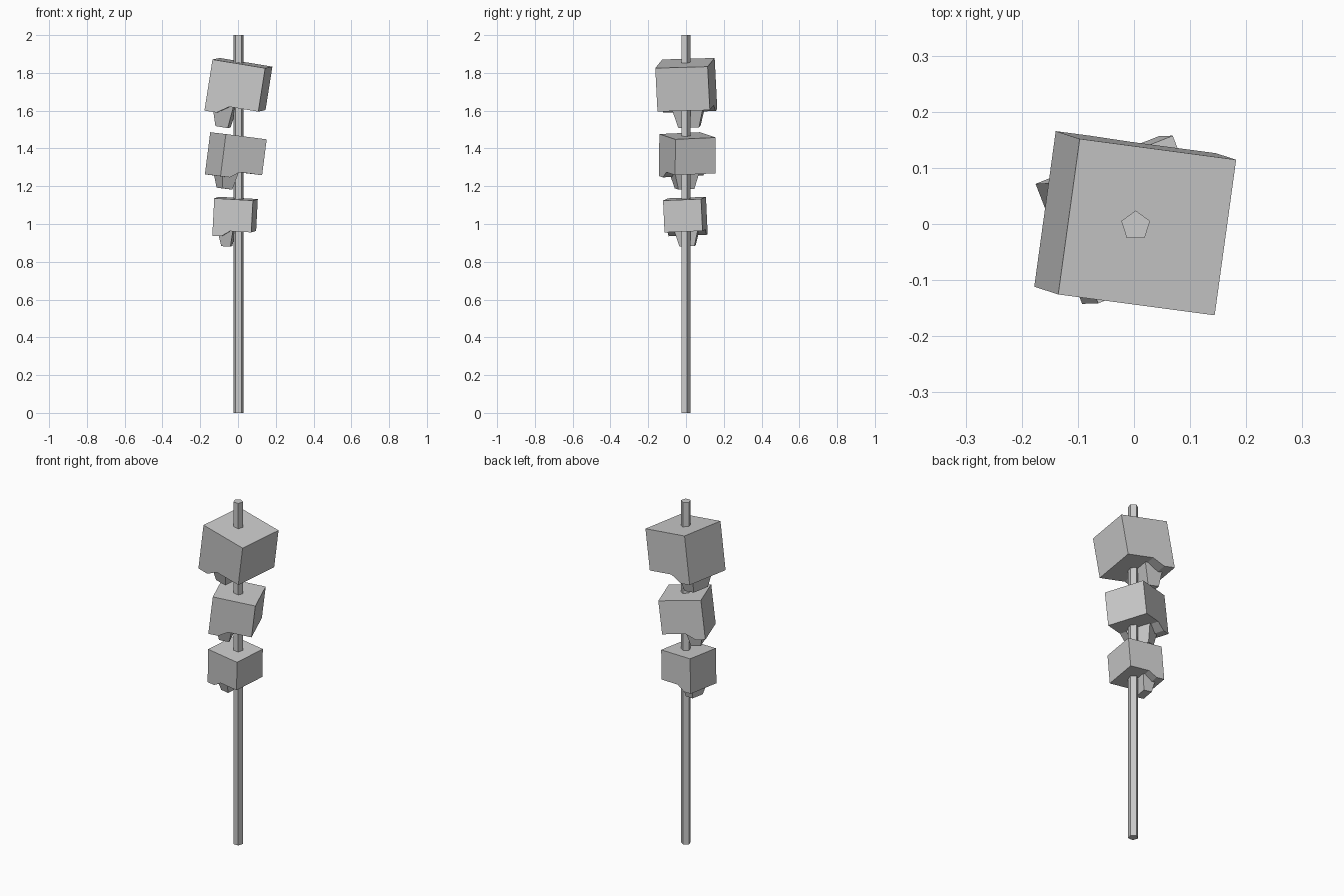
import bpy, bmesh
from mathutils import Vector, Matrix

if "Cube" in bpy.data.objects:
    bpy.data.objects.remove(bpy.data.objects["Cube"])


def mesh_object(name, bm):
    bmesh.ops.recalc_face_normals(bm, faces=bm.faces[:])
    me = bpy.data.meshes.new(name)
    bm.to_mesh(me)
    bm.free()
    ob = bpy.data.objects.new(name, me)
    bpy.context.collection.objects.link(ob)
    return ob


def prism(name, profile, widths, matrix):
    """Side profile (depth, drop) swept across local y; one half width per point."""
    bm = bmesh.new()
    sides = [[bm.verts.new((s, sign * w, -t)) for (s, t), w in zip(profile, widths)]
             for sign in (-1, 1)]
    bm.faces.new(sides[0])
    bm.faces.new(sides[1][::-1])
    n = len(profile)
    for i in range(n):
        j = (i + 1) % n
        bm.faces.new((sides[0][i], sides[0][j], sides[1][j], sides[1][i]))
    bmesh.ops.transform(bm, matrix=matrix, verts=bm.verts[:])
    return mesh_object(name, bm)


# Pentagonal pole
bm = bmesh.new()
bmesh.ops.create_cone(bm, cap_ends=True, segments=5, radius1=0.027, radius2=0.027, depth=2)
apex = max(bm.verts, key=lambda v: v.co.y)
turn = Vector((0, 1)).angle_signed(apex.co.xy)
bmesh.ops.transform(bm, matrix=Matrix.Translation((0.003, -0.003, 1)) @ Matrix.Rotation(turn, 4, 'Z'),
                    verts=bm.verts[:])
mesh_object("pole", bm)

# Profiles measured from the middle of the top face, face side at negative depth
H = 0.1425
head = [(-H, 0), (H, 0), (H, 0.233), (-0.015, 0.233), (-0.077, 0.274), (-H, 0.274)]
jaw = [(-0.118, 0.22), (0.002, 0.22), (-0.016, 0.35), (-0.083, 0.35)]

# Impaled heads: top-face centre, depth direction, sideways direction, scale
heads = {
    "upper": ((0.0235, -0.0055, 1.852), (0.285, -0.038, -0.047), (0.038, 0.275, 0.008), 1.0),
    "middle": ((0.0025, 0.008, 1.467), (0.216, 0.085, -0.028), (-0.085, 0.217, 0.010), 0.82),
    "lower": ((-0.0105, -0.008, 1.134), (0.206, -0.026, -0.012), (0.027, 0.202, 0.008), 0.725),
}
for label, (centre, depth, side, scale) in heads.items():
    x = Vector(depth).normalized()
    z = x.cross(Vector(side)).normalized()
    y = z.cross(x)
    m = Matrix((x, y, z)).transposed().to_4x4()
    m = Matrix.Translation(centre) @ m @ Matrix.Scale(scale, 4)
    prism(label + "_skull", head, [0.14] * 6, m)
    prism(label + "_jaw", jaw, [0.09, 0.09, 0.055, 0.055], m)
